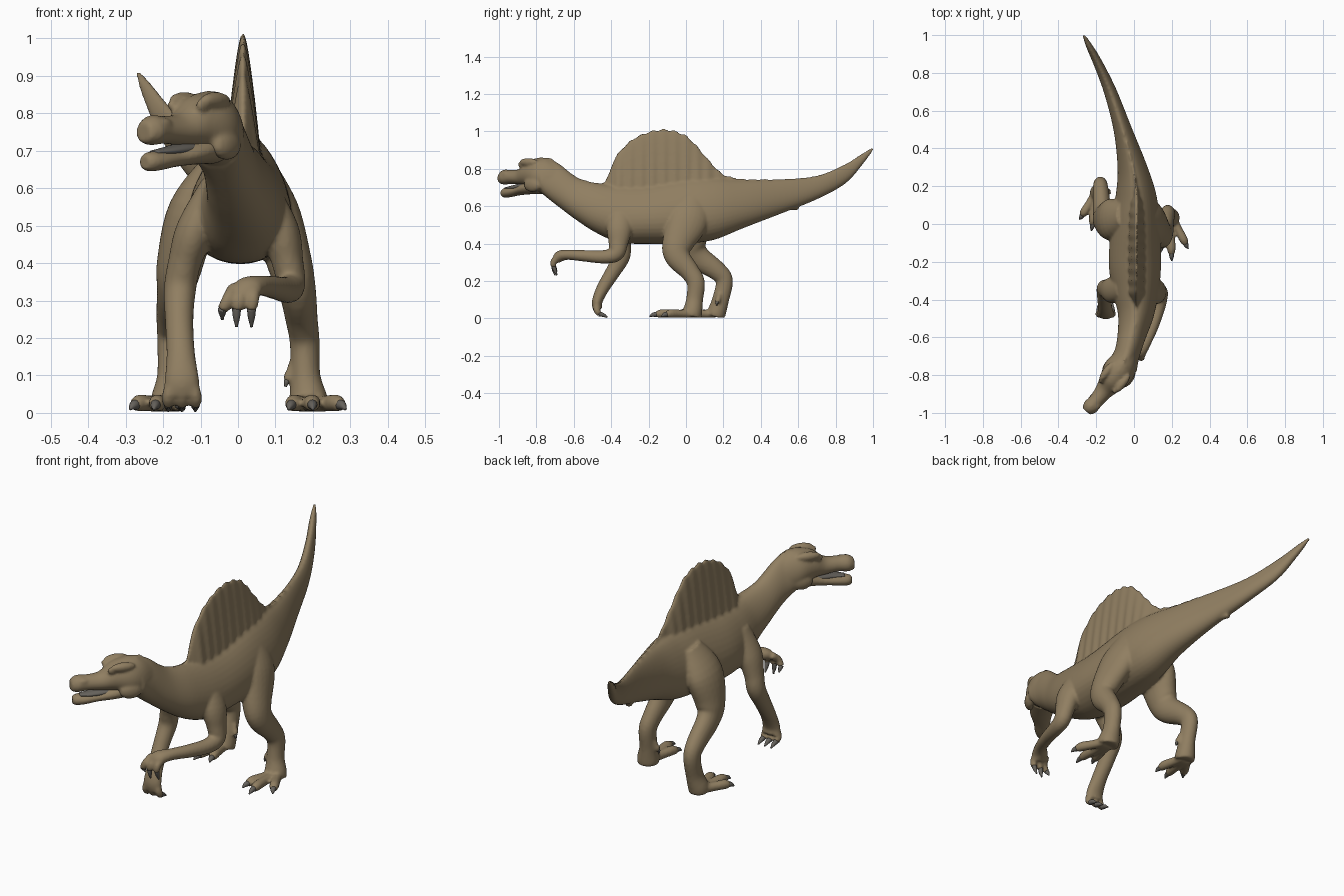
import bpy, bmesh, math
from mathutils import Vector, Matrix


def material(name, rgb):
    m = bpy.data.materials.new(name)
    m.diffuse_color = (*rgb, 1)
    return m


hide = material("brown hide", (0.28, 0.21, 0.12))
horn = material("grey horn", (0.13, 0.12, 0.105))


def spline(pts, n):
    """Catmull-Rom interpolation of tuples of any length."""
    p = [pts[0]] + list(pts) + [pts[-1]]
    out = []
    for i in range(1, len(p) - 2):
        for k in range(n):
            t = k / n
            out.append([0.5 * (2 * b + (c - a) * t + (2 * a - 5 * b + 4 * c - d) * t * t
                               + (3 * b - a - 3 * c + d) * t ** 3)
                        for a, b, c, d in zip(p[i - 1], p[i], p[i + 1], p[i + 2])])
    return out + [list(pts[-1])]


def tube(bm, pts, n=5, upright=False, taper=0.0, low=1.0, seg=24):
    """Loft ellipses (x, y, z, half width, half depth) along a path."""
    st = spline(pts, n) if n > 1 else pts
    rings = []
    for i, (x, y, z, a, b) in enumerate(st):
        t = Vector(st[min(i + 1, len(st) - 1)][:3]) - Vector(st[max(i - 1, 0)][:3])
        if upright:
            t.z = 0
            t.normalize()
            side, up = t.cross(Vector((0, 0, 1))), Vector((0, 0, 1))
        else:
            t.normalize()
            side = (Vector((1, 0, 0)) - t * t.x).normalized()
            up = t.cross(side)
        a, b = max(a, 0.004), max(b, 0.004)
        ring = []
        for k in range(seg):
            ang = 2 * math.pi * k / seg
            c, s = math.cos(ang), math.sin(ang)
            v = Vector((x, y, z)) + side * (a * c * (1 - taper * s)) + up * (b * s * (low if s < 0 else 1))
            ring.append(bm.verts.new(v))
        rings.append(ring)
    for r, q in zip(rings, rings[1:]):
        for k in range(seg):
            bm.faces.new((r[k], r[(k + 1) % seg], q[(k + 1) % seg], q[k]))
    bm.faces.new(rings[0][::-1])
    bm.faces.new(rings[-1])


def ball(bm, loc, size, yaw=0):
    m = Matrix.Translation(loc) @ Matrix.Rotation(yaw, 4, 'Z') @ Matrix.Diagonal((*size, 1))
    bmesh.ops.create_uvsphere(bm, u_segments=20, v_segments=12, radius=1, matrix=m)


def claw(a, b, r):
    """Short curved claw running from a to its tip b."""
    a, b = Vector(a), Vector(b)
    mid = a.lerp(b, 0.55) + Vector((0, -.002, .004))
    tube(claws, [(*a, r, r), (*mid, r * .8, r * .8), (*b, .003, .003)], 4, seg=12)


def digit(bm, a, b, r, lift=0.012):
    """A toe with a knuckle, ending in a claw."""
    a, b = Vector(a), Vector(b)
    pts = []
    for f, w, h in ((0, 1.1, 0), (0.35, 1, 0.5), (0.68, 1.05, 1), (0.84, 0.75, 0.6)):
        pts.append((*(a.lerp(b, f) + Vector((0, 0, lift * h))), r * w, r * w))
    tube(bm, pts, 4, seg=12)
    claw(a.lerp(b, .76) + Vector((0, 0, lift * .8)), b, r * .66)


def finish(bm, name, mat, voxel=0, smooth=0):
    bmesh.ops.recalc_face_normals(bm, faces=bm.faces)
    for v in bm.verts:
        v.co.z = max(v.co.z, 0.003)
    for f in bm.faces:
        f.smooth = True
    me = bpy.data.meshes.new(name)
    bm.to_mesh(me)
    bm.free()
    me.materials.append(mat)
    ob = bpy.data.objects.new(name, me)
    bpy.context.collection.objects.link(ob)
    if voxel:
        m = ob.modifiers.new("fuse", 'REMESH')
        m.mode = 'VOXEL'
        m.voxel_size = voxel
        m.use_smooth_shade = True
        m = ob.modifiers.new("soften", 'SMOOTH')
        m.factor = 0.5
        m.iterations = smooth


bm, claws = bmesh.new(), bmesh.new()

# Tail, trunk, neck and upper head
tube(bm, [
    (-.267, 1.0, .907, .008, .008), (-.236, .94, .85, .017, .03), (-.19, .85, .772, .024, .052),
    (-.125, .7, .70, .033, .063), (-.06, .5, .65, .047, .093), (-.01, .3, .61, .076, .13),
    (.01, .15, .585, .105, .165), (.01, 0, .575, .125, .175), (.005, -.2, .56, .135, .162),
    (.01, -.35, .56, .12, .155), (.01, -.47, .587, .095, .135), (-.01, -.58, .637, .075, .115),
    (-.035, -.68, .712, .066, .115), (-.06, -.75, .757, .078, .103)],
    6, upright=True, taper=.25, seg=36)
tube(bm, [
    (-.025, -.67, .72, .05, .09), (-.055, -.735, .752, .076, .1), (-.085, -.785, .768, .083, .09),
    (-.125, -.84, .773, .066, .068), (-.16, -.885, .757, .048, .043), (-.20, -.935, .756, .039, .037),
    (-.232, -.97, .755, .041, .04), (-.252, -.993, .75, .026, .028)], 6, upright=True, taper=.08, seg=36)

# Brow ridges, jaw muscles and nostril swellings, mirrored across the head
for s in (-1, 1):
    for d, z, off, size in ((-.005, .835, .052, (.022, .06, .022)), (.04, .822, .047, (.014, .03, .018)),
                            (-.04, .715, .062, (.026, .055, .04)), (.175, .77, .02, (.016, .03, .018))):
        ball(bm, (-.105 - .61 * d + s * off * .8, -.815 - .79 * d - s * off * .6, z), size, -.65)

# Back sail with ribs and a jagged edge, running into low neck and tail crests
crest = spline([(-.085, -.785, .858), (-.05, -.72, .855), (-.02, -.62, .775), (.005, -.53, .735),
                (.01, -.46, .725), (.013, -.42, .76), (.013, -.38, .86), (.013, -.3, .95), (.013, -.2, 1.0),
                (.013, -.1, 1.012), (.013, 0, .98), (.013, .07, .91), (.013, .13, .84),
                (.01, .2, .775), (-.005, .3, .75), (-.035, .42, .747), (-.06, .5, .744), (-.095, .6, .748)], 8)
sail = []
for x, y, top in crest:
    base = top - .06 if y < -.46 else min(top - .06, .60)
    tall = max(0, min(1, (top - .72) / .15)) if -.46 < y < .3 else 0
    rib = math.cos(y * 2 * math.pi / .06)
    sail.append((x, y, base, .014 + .038 * tall + .004 * rib * tall, top - base + .004 * rib))
tube(bm, sail, 1, upright=True, taper=.5, low=.15, seg=40)

# Hind legs, each standing at its own stride
for s, pts, foot, tips in (
    (1, [(.065, .04, .67, .03, .06), (.1, .015, .54, .062, .11), (.138, -.045, .40, .06, .083),
         (.158, -.045, .33, .05, .068), (.17, .02, .25, .043, .052), (.178, .053, .19, .04, .048),
         (.18, .046, .1, .04, .045), (.188, .035, .035, .052, .052), (.19, .03, .008, .05, .052)],
     (.19, .02), ((.135, -.155), (.2, -.195), (.287, -.13))),
    (-1, [(-.065, .05, .67, .03, .06), (-.12, .025, .54, .066, .11), (-.155, .025, .40, .062, .085),
          (-.167, .06, .33, .05, .068), (-.175, .165, .255, .043, .052), (-.178, .205, .2, .038, .046),
          (-.178, .185, .1, .038, .045), (-.185, .165, .035, .048, .05), (-.185, .155, .008, .046, .05)],
     (-.19, .15), ((-.288, .025), (-.225, -.035), (-.15, -.015)))):
    tube(bm, pts, 5)
    fx, fy = foot
    for tx, ty in tips:
        digit(bm, (fx + (tx - fx) * .2, fy, .024), (tx, ty, .01), .022)
    digit(bm, (fx - s * .04, fy + .03, .13), (fx - s * .063, fy + .015, .07), .014, .004)

# Raised forelimb
tube(bm, [(.07, -.335, .61, .03, .06), (.112, -.355, .49, .05, .07), (.133, -.362, .40, .042, .052),
          (.142, -.375, .345, .038, .042), (.132, -.44, .329, .034, .036), (.10, -.54, .334, .031, .031),
          (.06, -.63, .34, .03, .027), (.028, -.675, .332, .04, .03), (.018, -.695, .31, .036, .022)], 5)
for x0, x, y, z in ((-.01, -.042, -.69, .25), (.016, -.004, -.70, .23), (.045, .036, -.69, .23)):
    tube(bm, [(x0, -.675, .335, .018, .018), (x0 * .5 + x * .5, -.708, .305, .017, .017),
              (x, -.708, .275, .015, .015)], 4, seg=12)
    claw((x, -.708, .278), (x, y, z), .012)

# Planted forelimb
tube(bm, [(-.07, -.335, .61, .03, .06), (-.115, -.35, .49, .05, .07), (-.143, -.345, .40, .044, .052),
          (-.155, -.345, .33, .043, .046), (-.157, -.39, .25, .038, .04), (-.153, -.445, .16, .038, .034),
          (-.15, -.475, .09, .046, .028), (-.15, -.472, .05, .048, .026)], 5)
for x in (-.186, -.15, -.114):
    tube(bm, [(x * .7 - .045, -.475, .08, .019, .019), (x, -.478, .045, .018, .018),
              (x, -.462, .022, .016, .016)], 4, seg=12)
    claw((x, -.464, .024), (x, -.42, .005), .013)

finish(bm, "body", hide, .0075, 3)
finish(claws, "claws", horn)

# Lower jaw, hanging slightly open
bm = bmesh.new()
tube(bm, [(-.07, -.765, .715, .066, .05), (-.12, -.84, .697, .056, .034), (-.17, -.895, .682, .041, .025),
          (-.21, -.94, .674, .037, .026), (-.237, -.967, .671, .03, .026), (-.25, -.98, .67, .018, .018)],
     6, upright=True)
finish(bm, "lower_jaw", hide, .006, 2)

# Mouth lining between the jaws
bm = bmesh.new()
tube(bm, [(-.09, -.80, .71, .04, .02), (-.15, -.875, .704, .036, .018), (-.19, -.925, .699, .027, .012),
          (-.225, -.957, .696, .018, .006)], 4, upright=True)
finish(bm, "mouth_lining", horn)
